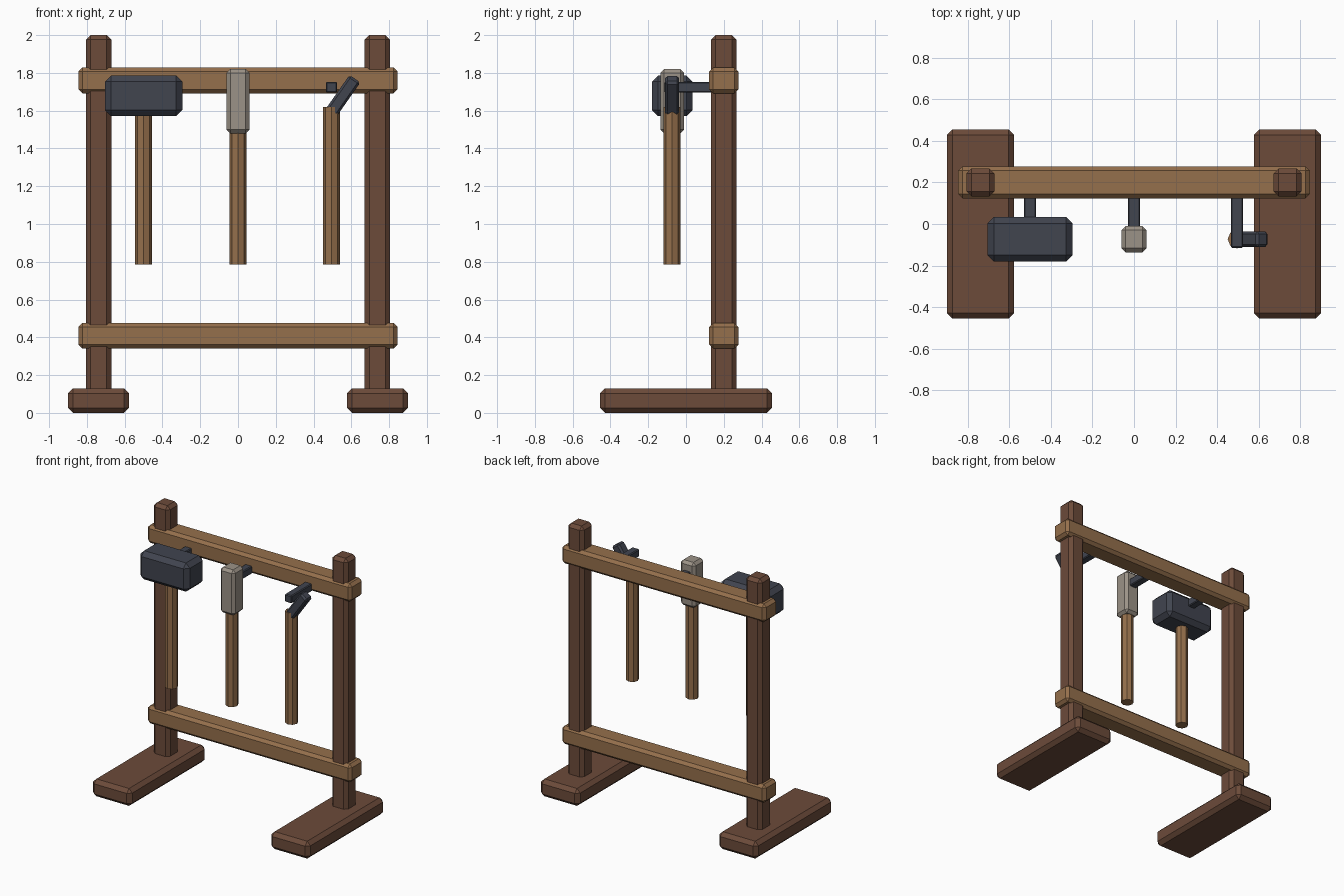
import bpy, bmesh, math
from mathutils import Matrix, Vector

cube = bpy.data.objects.get("Cube")
if cube:
    bpy.data.objects.remove(cube, do_unlink=True)


def material(name, rgb):
    m = bpy.data.materials.new(name)
    m.use_nodes = True
    m.diffuse_color = (*rgb, 1)
    m.node_tree.nodes["Principled BSDF"].inputs["Base Color"].default_value = (*rgb, 1)
    return m


dark_wood = material("dark wood", (0.15, 0.07, 0.042))
light_wood = material("light wood", (0.30, 0.16, 0.072))
iron = material("dark iron", (0.052, 0.058, 0.078))
stone = material("grey stone", (0.33, 0.29, 0.245))


def add_object(name, bm, mat):
    mesh = bpy.data.meshes.new(name)
    bm.to_mesh(mesh)
    bm.free()
    mesh.materials.append(mat)
    obj = bpy.data.objects.new(name, mesh)
    bpy.context.collection.objects.link(obj)
    return obj


def block(name, center, size, bevel, mat, tilt=0):
    """Box with flat chamfered edges."""
    bm = bmesh.new()
    bmesh.ops.create_cube(bm, size=1, matrix=Matrix.Diagonal((*size, 1)))
    bmesh.ops.bevel(bm, geom=bm.edges[:], offset=bevel, segments=1,
                    profile=0.5, affect='EDGES')
    obj = add_object(name, bm, mat)
    obj.location = center
    obj.rotation_euler.y = tilt
    return obj


def handle(name, x, y, bottom, top):
    """Eight-sided wooden shaft."""
    bm = bmesh.new()
    bmesh.ops.create_cone(bm, cap_ends=True, segments=8, radius1=0.045,
                          radius2=0.045, depth=top - bottom)
    obj = add_object(name, bm, light_wood)
    obj.location = Vector((x, y, (bottom + top) / 2))


# Frame: feet, posts and cross beams
for side, s in (("left", 1), ("right", -1)):
    block(side + "_foot", (s * 0.738, 0, 0.065), (0.324, 0.91, 0.13), 0.027, dark_wood)
    block(side + "_post", (s * 0.738, 0.2, 1.03), (0.134, 0.134, 1.94), 0.024, dark_wood)
for name, z in (("lower_beam", 0.408), ("upper_beam", 1.76)):
    block(name, (0, 0.2, z), (1.69, 0.154, 0.136), 0.021, light_wood)

# Pegs and tool handles
tool_y = -0.073
for name, x in (("hammer", -0.5), ("chisel", 0), ("pick", 0.495)):
    block(name + "_peg", (x, 0.02, 1.724), (0.058, 0.27, 0.058), 0.006, iron)
    handle(name + "_handle", x, tool_y, 0.785, 1.62)

# Tool heads
block("hammer_head", (-0.5, tool_y, 1.678), (0.41, 0.215, 0.215), 0.032, iron)
block("chisel_head", (0, tool_y, 1.65), (0.122, 0.126, 0.34), 0.02, stone)
block("pick_head", (0.556, tool_y, 1.679), (0.07, 0.074, 0.22), 0.012, iron,
      tilt=math.radians(35))
